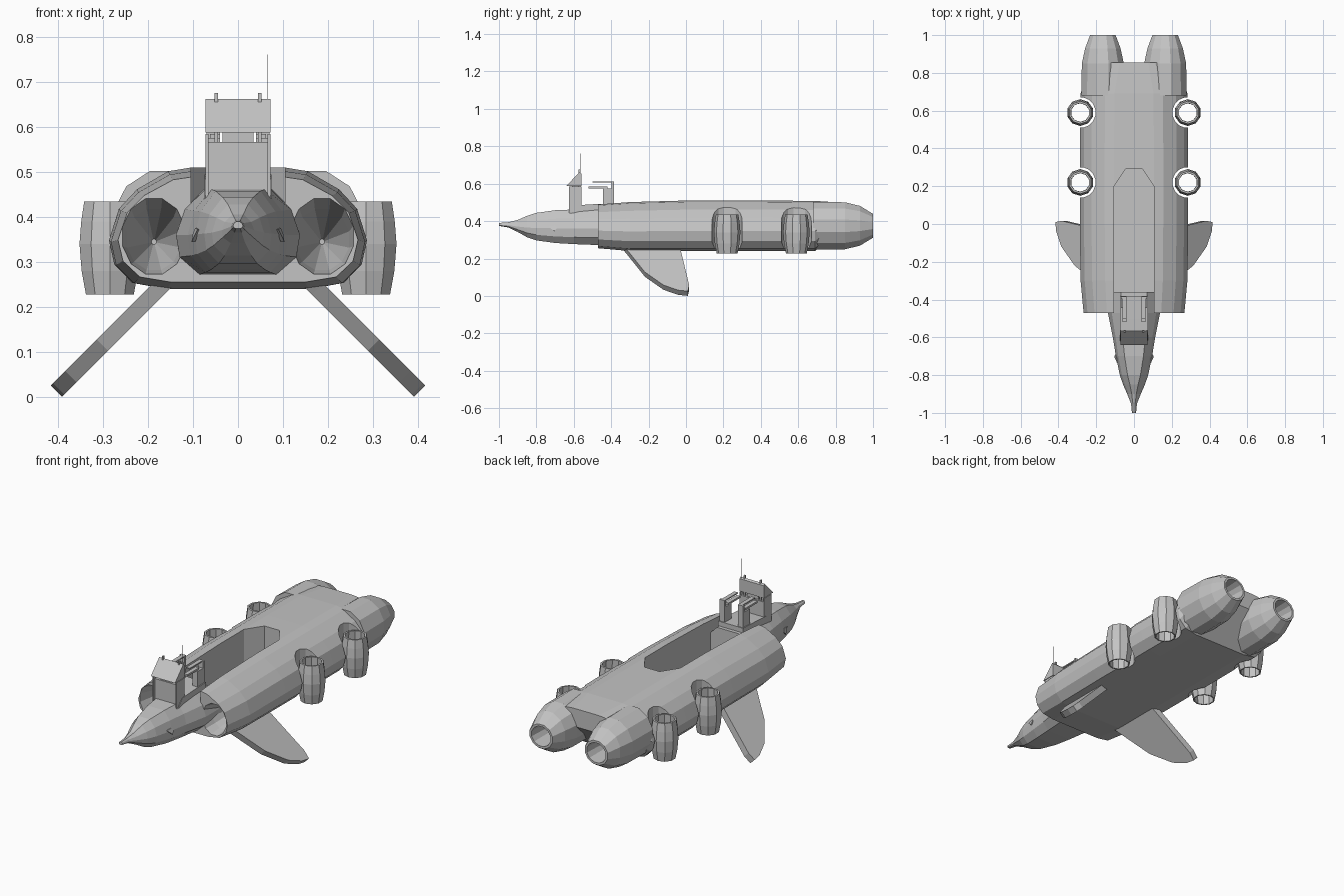
import bpy, bmesh, math
from mathutils import Vector

cube = bpy.data.objects.get("Cube")
if cube:
    bpy.data.objects.remove(cube, do_unlink=True)

GREY = (0.55, 0.55, 0.55, 1)
mat = bpy.data.materials.new("hull grey")
mat.use_nodes = True
mat.diffuse_color = GREY
mat.node_tree.nodes["Principled BSDF"].inputs["Base Color"].default_value = GREY


def loft(name, rings, closed=False):
    """Skin a list of equal point rings; cap both ends unless closed into a loop."""
    bm = bmesh.new()
    vs = [[bm.verts.new(p) for p in r] for r in rings]
    n = len(rings[0])
    pairs = list(zip(vs, vs[1:])) + ([(vs[-1], vs[0])] if closed else [])
    for a, b in pairs:
        for i in range(n):
            j = (i + 1) % n
            bm.faces.new((a[i], a[j], b[j], b[i]))
    if not closed:
        bm.faces.new(vs[0])
        bm.faces.new(vs[-1])
    bmesh.ops.recalc_face_normals(bm, faces=bm.faces)
    me = bpy.data.meshes.new(name)
    bm.to_mesh(me)
    bm.free()
    me.materials.append(mat)
    ob = bpy.data.objects.new(name, me)
    bpy.context.collection.objects.link(ob)
    return ob


def box(name, x, y, z):
    return loft(name, [[(x[0], y[0], h), (x[1], y[0], h), (x[1], y[1], h), (x[0], y[1], h)] for h in z])


def oval(cx, y, cz, rx, rz, n=12):
    return [(cx + rx * math.cos(t), y, cz + rz * math.sin(t))
            for t in (2 * math.pi * (i + 0.5) / n for i in range(n))]


def disc(cx, cy, z, r, n=10):
    return [(cx + r * math.cos(t), cy + r * math.sin(t), z)
            for t in (2 * math.pi * (i + 0.5) / n for i in range(n))]


def mirrored(half):
    return half + [(-x, z) for x, z in reversed(half)]


def cut(target, cutter):
    mod = target.modifiers.new("cut", "BOOLEAN")
    mod.operation = "DIFFERENCE"
    mod.solver = "EXACT"
    mod.object = cutter
    bpy.context.view_layer.objects.active = target
    bpy.ops.object.modifier_apply(modifier=mod.name)
    bpy.data.objects.remove(cutter, do_unlink=True)


SIDES = ((1, "left"), (-1, "right"))
PODS = ((0.22, "front"), (0.59, "rear"))

# Main hull: one cross-section, scaled at each station
section = mirrored([(0.105, 1), (0.155, 0.97), (0.225, 0.82), (0.265, 0.66),
                    (0.287, 0.4), (0.275, 0.2), (0.235, 0.05), (0.16, 0)])
stations = [(-0.47, 0.93, 0.255, 0.49), (-0.3, 0.985, 0.24, 0.502), (0, 1, 0.24, 0.51),
            (0.4, 1, 0.24, 0.51), (0.69, 0.99, 0.24, 0.508), (0.855, 0.72, 0.4, 0.497)]
hull = loft("hull", [[(x * s, y, lo + t * (hi - lo)) for x, t in section]
                     for y, s, lo, hi in stations])

# Long well in the hull top
well = [(-0.105, -0.5), (0.105, -0.5), (0.105, 0.2), (0.045, 0.29), (-0.045, 0.29), (-0.105, 0.2)]
cut(hull, loft("well_cutter", [[(x, y, z) for x, y in well] for z in (0.3, 0.6)]))

# Intakes and pod recesses
for s, side in SIDES:
    cut(hull, loft("intake_cutter", [oval(s * 0.187, y, z, rx, rz) for y, z, rx, rz in
                                     ((-0.5, 0.36, 0.076, 0.094), (-0.4, 0.35, 0.062, 0.07),
                                      (-0.12, 0.345, 0.006, 0.006))]))
    for y, end in PODS:
        cut(hull, loft("recess_cutter", [disc(s * 0.285, y, z, 0.082, 16) for z in (0.15, 0.6)]))

# Nose: flat top and belly with rounded cheeks, tapering to a beak
nose = []
for y, top, wide, belly, lo, hi in ((-1, 0.004, 0.011, 0.005, 0.374, 0.39),
                                    (-0.95, 0.006, 0.016, 0.008, 0.366, 0.394),
                                    (-0.9, 0.012, 0.036, 0.016, 0.342, 0.406),
                                    (-0.85, 0.022, 0.058, 0.03, 0.314, 0.428),
                                    (-0.8, 0.034, 0.075, 0.042, 0.297, 0.444),
                                    (-0.7, 0.05, 0.096, 0.06, 0.283, 0.458),
                                    (-0.6, 0.06, 0.112, 0.072, 0.277, 0.462),
                                    (-0.47, 0.066, 0.138, 0.085, 0.272, 0.468),
                                    (-0.36, 0.068, 0.138, 0.085, 0.27, 0.47)):
    h = hi - lo
    half = [(top, hi), (top + (wide - top) * 0.72, lo + h * 0.74), (wide, lo + h * 0.45),
            (wide * 0.94, lo + h * 0.2), (belly, lo)]
    nose.append([(x, y, z) for x, z in mirrored(half)])
loft("nose", nose)

for s, side in SIDES:
    # Tail engine with hollow nozzle
    loft(side + "_engine", [oval(s * 0.165, y, 0.375, rx, rz) for y, rx, rz in
                            ((0.68, 0.118, 0.132), (0.85, 0.115, 0.13), (0.93, 0.097, 0.11),
                             (1, 0.07, 0.066), (1, 0.058, 0.054), (0.86, 0.048, 0.045))])

    # Vertical ring pods
    for y, end in PODS:
        loft(f"{side}_{end}_pod", [disc(s * 0.285, y, z, r) for r, z in
                                   ((0.06, 0.435), (0.067, 0.39), (0.071, 0.34), (0.066, 0.28),
                                    (0.056, 0.228), (0.049, 0.228), (0.053, 0.34), (0.05, 0.435))],
             closed=True)

    # Swept fin, angled down and outward
    outline = [(-0.345, 0.27), (-0.32, 0.24), (-0.22, 0.115), (-0.12, 0.045), (-0.04, 0.018),
               (0.01, 0.013), (0.017, 0.045), (-0.03, 0.24), (-0.04, 0.27)]
    loft(side + "_fin", [[(s * (0.417 - z + d), y, z + d) for y, z in outline]
                         for d in (-0.0125, 0.0125)])

    # Eye plate on the cheek
    eye = [(-0.735, 0.372), (-0.7, 0.376), (-0.69, 0.362), (-0.705, 0.345)]
    loft(side + "_eye", [[(s * (0.09 + d - 0.3 * (z - 0.36) + 0.17 * (y + 0.71)), y, z)
                          for y, z in eye] for d in (0, 0.008)])

    # Control uprights, arms and windshield posts
    def bar(name, x, y, z):
        box(f"{side}_{name}", (s * x[0], s * x[1]), y, z)

    bar("seat_side", (0.04, 0.07), (-0.445, -0.385), (0.45, 0.575))
    bar("seat_back", (0.04, 0.07), (-0.397, -0.385), (0.57, 0.612))
    bar("upper_arm", (0.04, 0.062), (-0.5, -0.385), (0.606, 0.612))
    bar("lower_arm", (0.04, 0.062), (-0.52, -0.42), (0.575, 0.585))
    bar("side_shield", (0.066, 0.072), (-0.625, -0.56), (0.44, 0.585))
    bar("post", (0.044, 0.052), (-0.575, -0.564), (0.55, 0.676))

# Deck joining nose and hull
loft("deck", [[(s * 0.074, y, z) for y, z in ((-0.62, 0.44), (-0.58, 0.485), (-0.5, 0.49),
                                             (-0.38, 0.495), (-0.38, 0.3), (-0.5, 0.4))]
              for s in (-1, 1)])

# Front shield, slanted windshield and antenna
box("front_shield", (-0.066, 0.066), (-0.615, -0.56), (0.44, 0.567))
box("windshield_mount", (-0.034, 0.034), (-0.61, -0.57), (0.56, 0.595))
loft("windshield", [[(s * 0.072, y, z) for y, z in ((-0.64, 0.588), (-0.568, 0.663),
                                                   (-0.56, 0.655), (-0.56, 0.588))]
                    for s in (-1, 1)])
box("antenna", (0.064, 0.066), (-0.566, -0.564), (0.65, 0.762))
